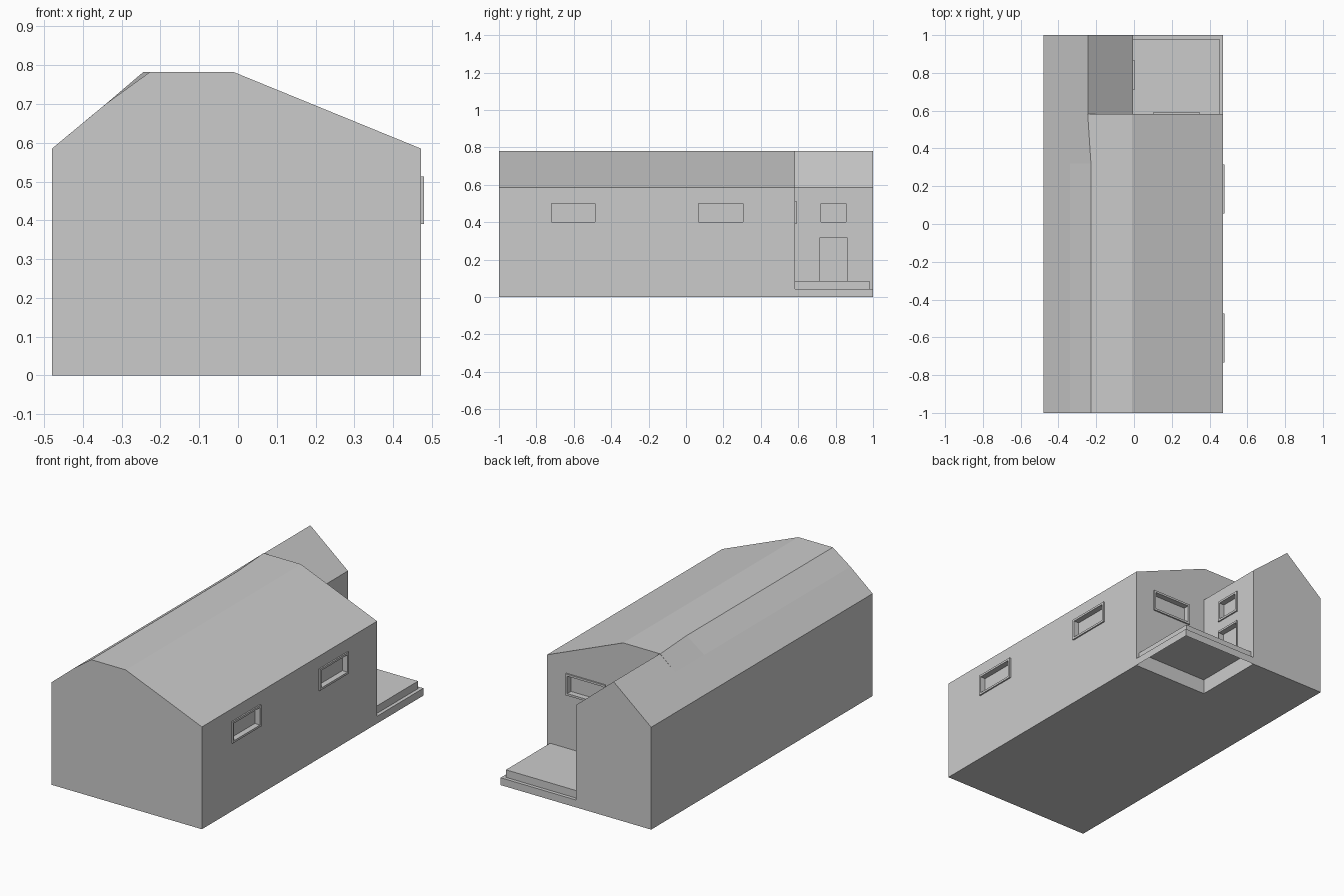
import bpy, bmesh

if "Cube" in bpy.data.objects:
    bpy.data.objects.remove(bpy.data.objects["Cube"])

WALL_X, WING_X, BACK_Y = 0.472, -0.005, 0.582


def make_object(name, bm):
    bmesh.ops.recalc_face_normals(bm, faces=bm.faces)
    mesh = bpy.data.meshes.new(name)
    bm.to_mesh(mesh)
    bm.free()
    ob = bpy.data.objects.new(name, mesh)
    bpy.context.collection.objects.link(ob)
    return ob


def loft(name, sections):
    """Closed solid through (y, [(x, z), ...]) sections."""
    bm = bmesh.new()
    rings = [[bm.verts.new((x, y, z)) for x, z in pts] for y, pts in sections]
    for a, b in zip(rings, rings[1:]):
        for i in range(len(a)):
            j = (i + 1) % len(a)
            bm.faces.new((a[i], a[j], b[j], b[i]))
    bm.faces.new(rings[0])
    bm.faces.new(rings[-1])
    return make_object(name, bm)


def add_box(bm, lo, hi):
    verts = bmesh.ops.create_cube(bm, size=1)["verts"]
    for v in verts:
        v.co = [(a + b) / 2 + c * (b - a) for a, b, c in zip(lo, hi, v.co)]


def boolean(target, other, operation):
    mod = target.modifiers.new(operation.lower(), "BOOLEAN")
    mod.operation, mod.object, mod.solver = operation, other, "EXACT"
    bpy.context.view_layer.objects.active = target
    bpy.ops.object.modifier_apply(modifier=mod.name)
    bpy.data.objects.remove(other)


def opening(name, axis, plane, u0, u1, z0, z1, side=0.012, top=0.012, sill=True):
    """Recess cut in the wall, plus a slim raised frame around it."""
    def box(bm, a, b, c, d, d0, d1):
        lo, hi = ((d0, a, c), (d1, b, d)) if axis == "x" else ((a, d0, c), (b, d1, d))
        add_box(bm, lo, hi)
    low = z0 + (top if sill else 0)
    cut = bmesh.new()
    box(cut, u0 + side, u1 - side, low, z1 - top, plane - 0.025, plane + 0.02)
    boolean(house, make_object(name + "_cutter", cut), "DIFFERENCE")
    bm = bmesh.new()
    d = (plane, plane + 0.008)
    box(bm, u0, u0 + side, z0, z1, *d)
    box(bm, u1 - side, u1, z0, z1, *d)
    box(bm, u0 + side, u1 - side, z1 - top, z1, *d)
    if sill:
        box(bm, u0 + side, u1 - side, z0, low, *d)
    make_object(name + "_frame", bm)


# Main house body with a blunt ridge that shifts slightly near the back
def body(ridge_x):
    return [(-0.48, 0), (WALL_X, 0), (WALL_X, 0.585), (-0.01, 0.782),
            (ridge_x, 0.782), (-0.34, 0.701), (-0.48, 0.585)]


house = loft("house_body", [(-1, body(-0.228)), (0.32, body(-0.228)), (BACK_Y, body(-0.245))])

# Narrow gabled wing at the back
gable = [(-0.48, 0), (WING_X, 0), (WING_X, 0.585), (-0.2425, 0.782), (-0.48, 0.585)]
wing = loft("back_wing", [(BACK_Y, gable), (1, gable)])
boolean(house, wing, "UNION")
house.name = "house_shell"

# Windows on the side wall, porch wall and wing, and the porch door
opening("front_window", "x", WALL_X, -0.732, -0.475, 0.39, 0.513)
opening("middle_window", "x", WALL_X, 0.055, 0.316, 0.39, 0.513)
opening("porch_window", "y", BACK_Y, 0.10, 0.35, 0.39, 0.513)
opening("wing_window", "x", WING_X, 0.71, 0.867, 0.39, 0.513)
opening("door", "x", WING_X, 0.71, 0.867, 0.085, 0.33, side=0.006, sill=False)

# Porch: stepped sheet, open underneath
bm = bmesh.new()
rows = []
for x, y, z in ((WALL_X, 1, 0), (WALL_X, 1, 0.042), (0.452, 0.98, 0.042), (0.452, 0.98, 0.085)):
    rows.append([bm.verts.new(p) for p in ((x, BACK_Y, z), (x, y, z), (WING_X, y, z))])
for a, b in zip(rows, rows[1:]):
    for i in range(2):
        bm.faces.new((a[i], a[i + 1], b[i + 1], b[i]))
bm.faces.new(rows[-1] + [bm.verts.new((WING_X, BACK_Y, 0.085))])
make_object("porch_deck", bm)
